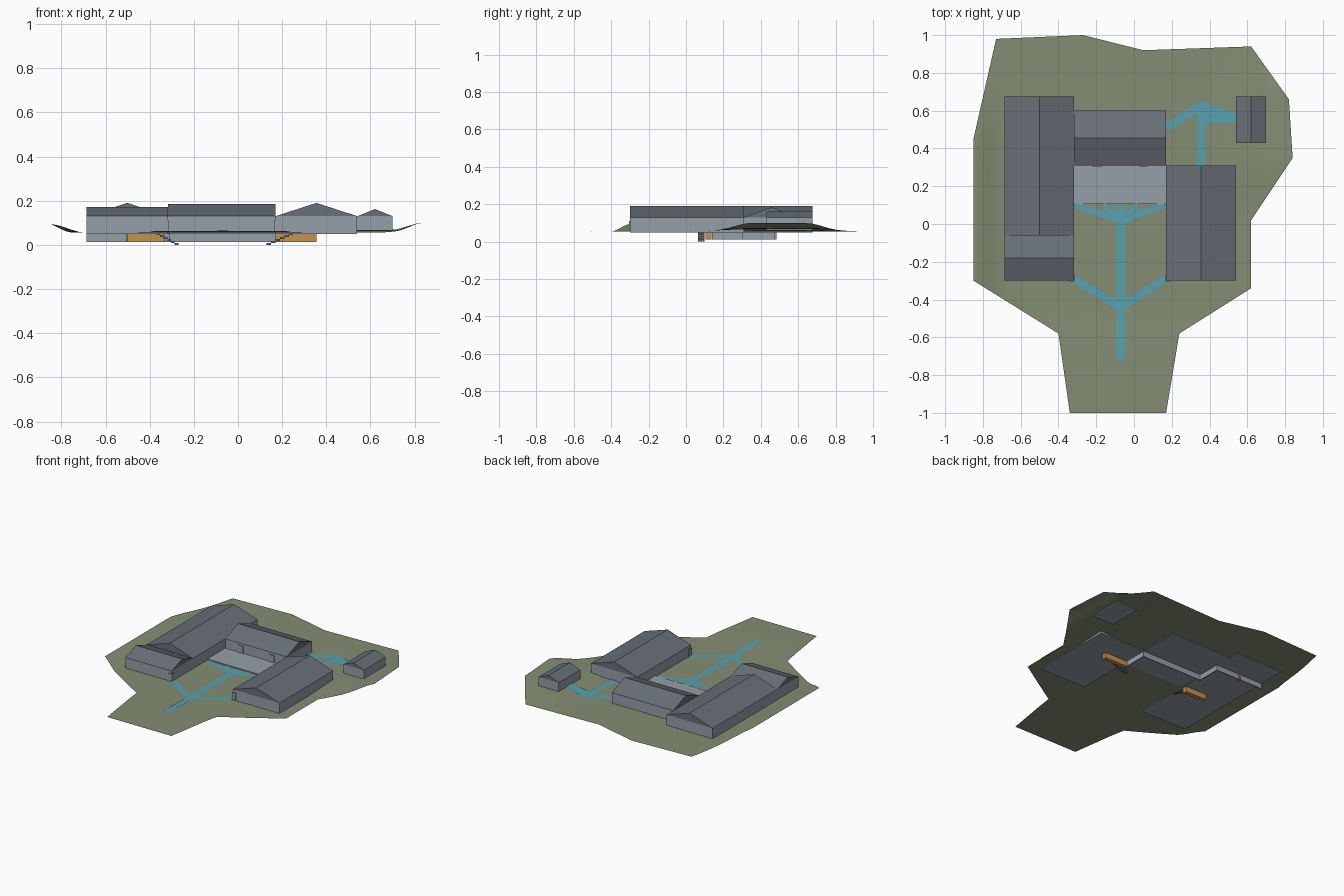
import bpy, bmesh, math
from mathutils import Vector

if "Cube" in bpy.data.objects:
    bpy.data.objects.remove(bpy.data.objects["Cube"])


def mat(name, rgb):
    m = bpy.data.materials.new(name)
    m.diffuse_color = (*rgb, 1)
    m.use_nodes = True
    m.node_tree.nodes["Principled BSDF"].inputs["Base Color"].default_value = m.diffuse_color
    return m


GRASS = mat("grass", (0.23, 0.27, 0.175))
ROOF = mat("roof_slate", (0.14, 0.16, 0.185))
WALL = mat("wall_grey", (0.30, 0.35, 0.385))
PATH = mat("path_teal", (0.09, 0.36, 0.44))
ORANGE = mat("orange_wall", (0.56, 0.29, 0.075))


def finish(name, bm, m):
    me = bpy.data.meshes.new(name)
    bm.to_mesh(me)
    bm.free()
    me.materials.append(m)
    ob = bpy.data.objects.new(name, me)
    bpy.context.collection.objects.link(ob)
    return ob


def box(name, m, x0, x1, y0, y1, z0, z1):
    bm = bmesh.new()
    bmesh.ops.create_cube(bm, size=1)
    for v in bm.verts:
        v.co = ((x0 + x1) / 2 + v.co.x * (x1 - x0),
                (y0 + y1) / 2 + v.co.y * (y1 - y0),
                (z0 + z1) / 2 + v.co.z * (z1 - z0))
    return finish(name, bm, m)


def gable_roof(name, x0, x1, y0, y1, eave, ridge, along):
    """Solid triangular prism with its ridge along x or y."""
    if along == "y":
        tri = [(x0, y0, eave), (x1, y0, eave), ((x0 + x1) / 2, y0, ridge)]
        sweep = Vector((0, y1 - y0, 0))
    else:
        tri = [(x0, y0, eave), (x0, y1, eave), (x0, (y0 + y1) / 2, ridge)]
        sweep = Vector((x1 - x0, 0, 0))
    bm = bmesh.new()
    f = bm.faces.new([bm.verts.new(p) for p in tri])
    r = bmesh.ops.extrude_face_region(bm, geom=[f])
    new = [g for g in r["geom"] if isinstance(g, bmesh.types.BMVert)]
    bmesh.ops.translate(bm, verts=new, vec=sweep)
    if not any(g is f for g in bm.faces):
        bmesh.ops.holes_fill(bm, edges=bm.edges[:])
    bmesh.ops.recalc_face_normals(bm, faces=bm.faces[:])
    return finish(name, bm, ROOF)


def smooth(a, b, t):
    t = min(1, max(0, (t - a) / (b - a)))
    return t * t * (3 - 2 * t)


def ground(x, y):
    """Height of the land."""
    z = 0.055 + 0.007 * smooth(-0.45, -0.72, y)
    z += 0.038 * smooth(-0.69, -0.85, x) * smooth(0.98, 0.4, y)
    right = smooth(0.0, 0.35, y) * smooth(0.95, 0.68, y)
    z += right * (0.012 * smooth(0.42, 0.54, x) + 0.033 * smooth(0.69, 0.84, x))
    return z


def drape(bm, step, lift):
    """Cut a flat sheet on a grid and lay it over the land."""
    bmesh.ops.triangulate(bm, faces=bm.faces[:])
    for axis in (Vector((1, 0, 0)), Vector((0, 1, 0))):
        for i in range(int(-1 / step), int(1 / step) + 1):
            bmesh.ops.bisect_plane(bm, geom=bm.verts[:] + bm.edges[:] + bm.faces[:],
                                   plane_co=axis * (i * step + 0.003), plane_no=axis)
    for v in bm.verts:
        v.co.z = ground(v.co.x, v.co.y) + lift
    for f in bm.faces:
        f.normal_update()
        if f.normal.z < 0:
            f.normal_flip()
        f.smooth = True


# Land
outline = [(-0.73, 0.98), (-0.85, 0.45), (-0.85, -0.30), (-0.40, -0.58), (-0.34, -1.0),
           (0.17, -1.0), (0.24, -0.58), (0.62, -0.34), (0.62, 0.02), (0.84, 0.35),
           (0.82, 0.66), (0.62, 0.94), (0.05, 0.92), (-0.27, 1.0)]
bm = bmesh.new()
bm.faces.new([bm.verts.new((x, y, 0)) for x, y in outline])
drape(bm, 0.04, 0)
finish("land", bm, GRASS)

# Paths
routes = [((-0.07, -0.72), (-0.07, 0.10), 0.046),
          ((-0.07, -0.44), (-0.32, -0.29), 0.04), ((-0.07, -0.44), (0.18, -0.28), 0.04),
          ((-0.07, 0.02), (-0.31, 0.10), 0.034), ((-0.07, 0.02), (0.16, 0.10), 0.034),
          ((-0.07, 0.02), (-0.16, 0.10), 0.024), ((-0.07, 0.02), (0.02, 0.10), 0.024),
          ((0.355, 0.31), (0.355, 0.63), 0.042), ((0.17, 0.51), (0.36, 0.632), 0.042),
          ((0.33, 0.635), (0.54, 0.56), 0.042), ((0.34, 0.56), (0.54, 0.56), 0.046)]
bm = bmesh.new()
for a, b, w in routes:
    a, b = Vector((*a, 0)), Vector((*b, 0))
    d = (b - a).normalized()
    side = Vector((-d.y, d.x, 0)) * w / 2
    bm.faces.new([bm.verts.new(p) for p in (a - side, b - side, b + side, a + side)])
drape(bm, 0.08, 0.004)
finish("paths", bm, PATH)

# Buildings: walls
EAVE = 0.13
box("left_hall_walls", WALL, -0.685, -0.318, -0.30, 0.675, 0.05, EAVE)
box("right_hall_walls", WALL, 0.17, 0.54, -0.30, 0.31, 0.05, EAVE)
box("middle_hall_walls", WALL, -0.318, 0.17, 0.31, 0.60, 0.05, EAVE)
box("hut_walls", WALL, 0.54, 0.70, 0.43, 0.675, 0.06, EAVE)

# Buildings: roofs
gable_roof("left_hall_roof", -0.685, -0.318, -0.06, 0.675, EAVE, 0.19, "y")
gable_roof("left_wing_roof", -0.685, -0.318, -0.30, -0.06, EAVE, 0.172, "x")
gable_roof("right_hall_roof", 0.17, 0.54, -0.30, 0.31, EAVE, 0.19, "y")
gable_roof("middle_hall_roof", -0.318, 0.17, 0.31, 0.60, EAVE, 0.184, "x")
gable_roof("hut_roof", 0.54, 0.70, 0.43, 0.675, EAVE, 0.162, "y")

# Terrace between the halls
box("terrace", WALL, -0.318, 0.17, 0.105, 0.31, 0.052, 0.063)

# Doors
for i, x in enumerate((-0.195, 0.05)):
    box(f"middle_door_{i}", WALL, x - 0.022, x + 0.022, 0.304, 0.312, 0.063, 0.115)
box("left_corner_door", WALL, -0.342, -0.314, -0.304, -0.27, 0.055, 0.11)
box("right_corner_door", WALL, 0.166, 0.194, -0.304, -0.27, 0.055, 0.11)

# Cellar walls hanging under the halls
T = 0.006
box("cellar_wall_middle", WALL, -0.305, 0.17, 0.30, 0.30 + T, 0.012, 0.055)
box("cellar_wall_right", WALL, 0.17, 0.17 + T, 0.14, 0.30 + T, 0.012, 0.055)
box("cellar_wall_return", WALL, -0.305 - T, -0.305, 0.30, 0.475, 0.012, 0.055)
box("cellar_wall_left", WALL, -0.685, -0.305, 0.47, 0.47 + T, 0.012, 0.055)
box("cellar_orange_post", ORANGE, -0.505, -0.49, 0.46, 0.485, 0.012, 0.055)
box("orange_wall_right", ORANGE, 0.17, 0.355, 0.105, 0.135, 0.012, 0.055)
box("orange_wall_left", ORANGE, -0.50, -0.33, 0.105, 0.135, 0.012, 0.055)

# Stairs down to the cellar, falling towards the middle
for side, x_top, x_low in (("left", -0.37, -0.27), ("right", 0.25, 0.13)):
    n = 6
    for i in range(n):
        xa = x_top + (x_low - x_top) * i / n
        xb = x_top + (x_low - x_top) * (i + 1) / n
        z = 0.045 - 0.045 * i / (n - 1)
        box(f"stair_{side}_{i}", ROOF, min(xa, xb), max(xa, xb), 0.065, 0.10, z, z + 0.009)
